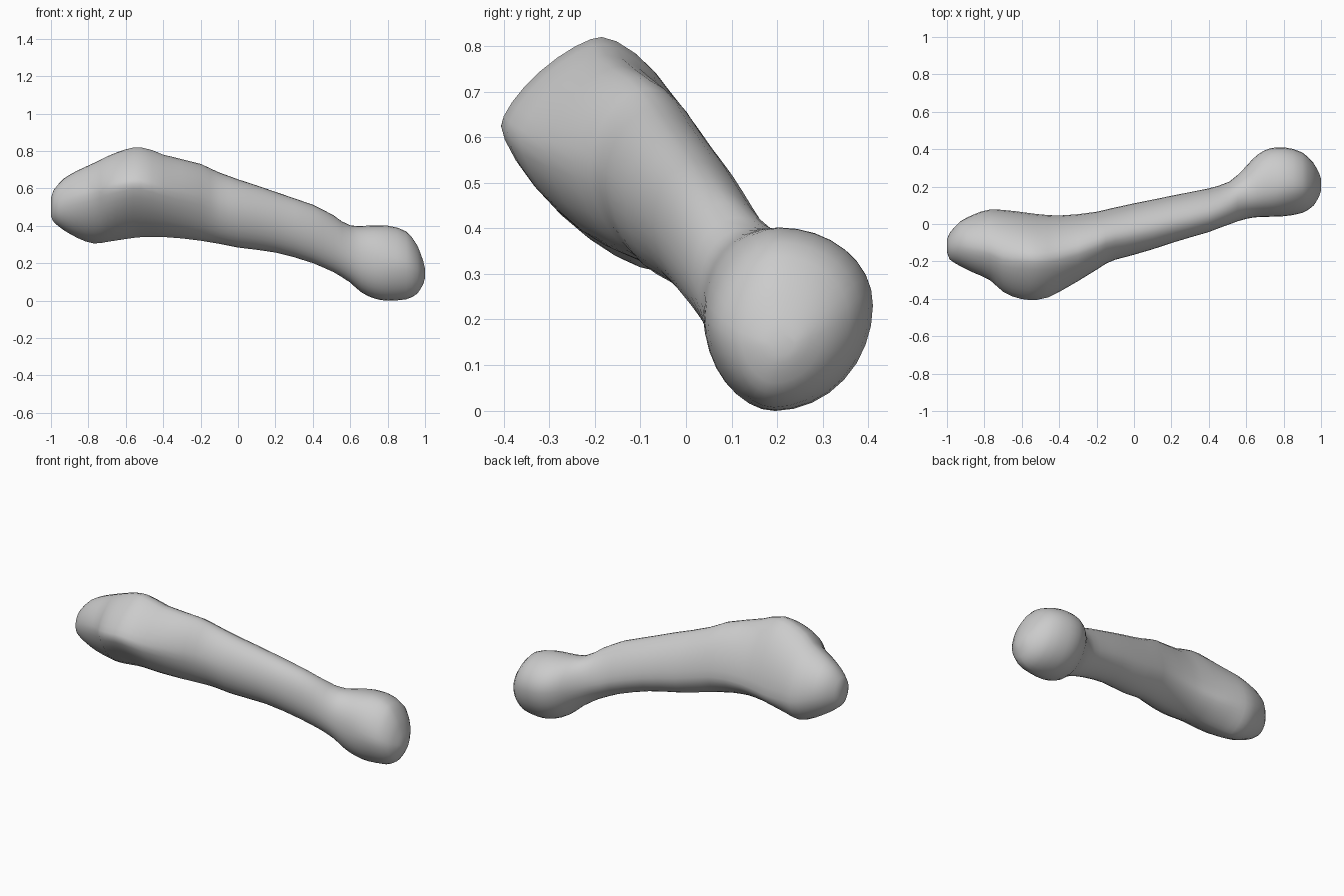
import bpy, bmesh, math

if "Cube" in bpy.data.objects:
    bpy.data.objects.remove(bpy.data.objects["Cube"])

# Outline of the bone along its length: x, y front, y back, z bottom, z top
OUTLINE = [
    (-1.00, -.15, -.08, .45, .55), (-.985, -.19, -.05, .42, .59), (-.93, -.225, .015, .375, .655),
    (-.86, -.26, .05, .335, .695), (-.77, -.30, .08, .302, .738), (-.70, -.365, .077, .312, .772),
    (-.60, -.405, .065, .328, .812), (-.52, -.41, .055, .338, .825), (-.40, -.37, .045, .34, .782),
    (-.20, -.24, .067, .318, .732), (-.10, -.19, .09, .303, .685), (.00, -.168, .11, .283, .652),
    (.20, -.102, .152, .258, .582), (.40, -.042, .192, .198, .512), (.51, -.002, .225, .152, .458),
    (.60, .028, .312, .095, .40), (.66, .036, .372, .042, .40), (.73, .038, .408, .009, .403),
    (.80, .04, .413, -.003, .403), (.90, .058, .384, .005, .372), (.96, .098, .325, .037, .292),
    (.99, .15, .27, .09, .21), (1.0, .18, .24, .12, .17)]

# Where each section peaks, as fractions of its size:
# x, y of top, z of front, y of bottom, z of back
PEAKS = [
    (-1.0, .5, .5, .5, .5), (-.77, .42, .62, .64, .35), (-.55, .48, .60, .66, .22),
    (-.25, .45, .55, .58, .32), (.10, .42, .55, .55, .35), (.45, .40, .55, .5, .36),
    (.70, .44, .5, .42, .58), (1.0, .45, .5, .40, .58)]

# Roundness of each quarter: x, front top, front bottom, back bottom, back top
ROUNDNESS = [
    (-1.0, 2, 2, 2, 2), (-.77, 1.6, 1.6, 1.9, 1.8), (-.55, 1.38, 1.42, 1.7, 1.62),
    (-.25, 1.7, 1.7, 1.75, 1.75), (.10, 2, 1.9, 1.9, 1.8), (.50, 2.2, 1.9, 1.9, 1.75),
    (.70, 2.2, 2, 2, 2), (.90, 1.7, 1.75, 2, 2), (1.0, 1.7, 1.8, 2, 2)]


def smooth_lookup(table, x, col):
    """Monotone cubic interpolation of one column."""
    n = len(table)
    i = max(k for k in range(n - 1) if table[k][0] <= x)

    def slope(k):
        return (table[k + 1][col] - table[k][col]) / (table[k + 1][0] - table[k][0])

    def tangent(k):
        if k == 0:
            return slope(0)
        if k == n - 1:
            return slope(n - 2)
        a, b = slope(k - 1), slope(k)
        return 2 * a * b / (a + b) if a * b > 0 else 0

    h = table[i + 1][0] - table[i][0]
    t = (x - table[i][0]) / h
    p, q = table[i][col], table[i + 1][col]
    return ((2*t**3 - 3*t**2 + 1) * p + (t**3 - 2*t**2 + t) * h * tangent(i)
            + (3*t**2 - 2*t**3) * q + (t**3 - t**2) * h * tangent(i + 1))


def section(x, sides=32):
    """Skewed rounded section made of four quarter curves."""
    y0, y1, z0, z1 = (smooth_lookup(OUTLINE, x, c) for c in range(1, 5))
    ft, ff, fb, fk = (smooth_lookup(PEAKS, x, c) for c in range(1, 5))
    front_top, front_low, back_low, back_top = (smooth_lookup(ROUNDNESS, x, c) for c in range(1, 5))
    top_y, bottom_y = y0 + ft * (y1 - y0), y0 + fb * (y1 - y0)
    front_z, back_z = z0 + ff * (z1 - z0), z0 + fk * (z1 - z0)
    points = []
    for k in range(sides):
        a = 2 * math.pi * k / sides
        c, s = math.cos(a), math.sin(a)
        cy = top_y if s >= 0 else bottom_y
        cz = back_z if c >= 0 else front_z
        if s >= 0:
            power = back_top if c >= 0 else front_top
        else:
            power = back_low if c >= 0 else front_low
        u, v = abs(c) ** (2 / power), abs(s) ** (2 / power)
        points.append((x, cy + u * ((y1 if c >= 0 else y0) - cy),
                       cz + v * ((z1 if s >= 0 else z0) - cz)))
    return points


# Ring positions: two between every pair of outline stations
stations = []
for a, b in zip(OUTLINE, OUTLINE[1:]):
    stations += [a[0], (a[0] + b[0]) / 2]
stations.append(OUTLINE[-1][0])

# Loft the bone and close both ends
bm = bmesh.new()
rings = [[bm.verts.new(p) for p in section(x)] for x in stations]
for r, s in zip(rings, rings[1:]):
    for k in range(len(r)):
        m = (k + 1) % len(r)
        bm.faces.new((r[k], r[m], s[m], s[k]))
bm.faces.new(rings[0])
bm.faces.new(rings[-1])

# Soften the quarter seams without shrinking the overall form much
inner = [v for ring in rings[2:-2] for v in ring]
for _ in range(2):
    bmesh.ops.smooth_vert(bm, verts=inner, factor=0.3, use_axis_x=False,
                          use_axis_y=True, use_axis_z=True)
bmesh.ops.recalc_face_normals(bm, faces=bm.faces)

mesh = bpy.data.meshes.new("bone")
bm.to_mesh(mesh)
bm.free()
bone = bpy.data.objects.new("bone", mesh)
bpy.context.collection.objects.link(bone)

grey = bpy.data.materials.new("light grey")
grey.diffuse_color = (0.6, 0.6, 0.6, 1)
grey.use_nodes = True
grey.node_tree.nodes["Principled BSDF"].inputs["Base Color"].default_value = grey.diffuse_color
mesh.materials.append(grey)

bpy.context.view_layer.objects.active = bone
bone.select_set(True)
bpy.ops.object.shade_smooth_by_angle(angle=math.radians(50))
